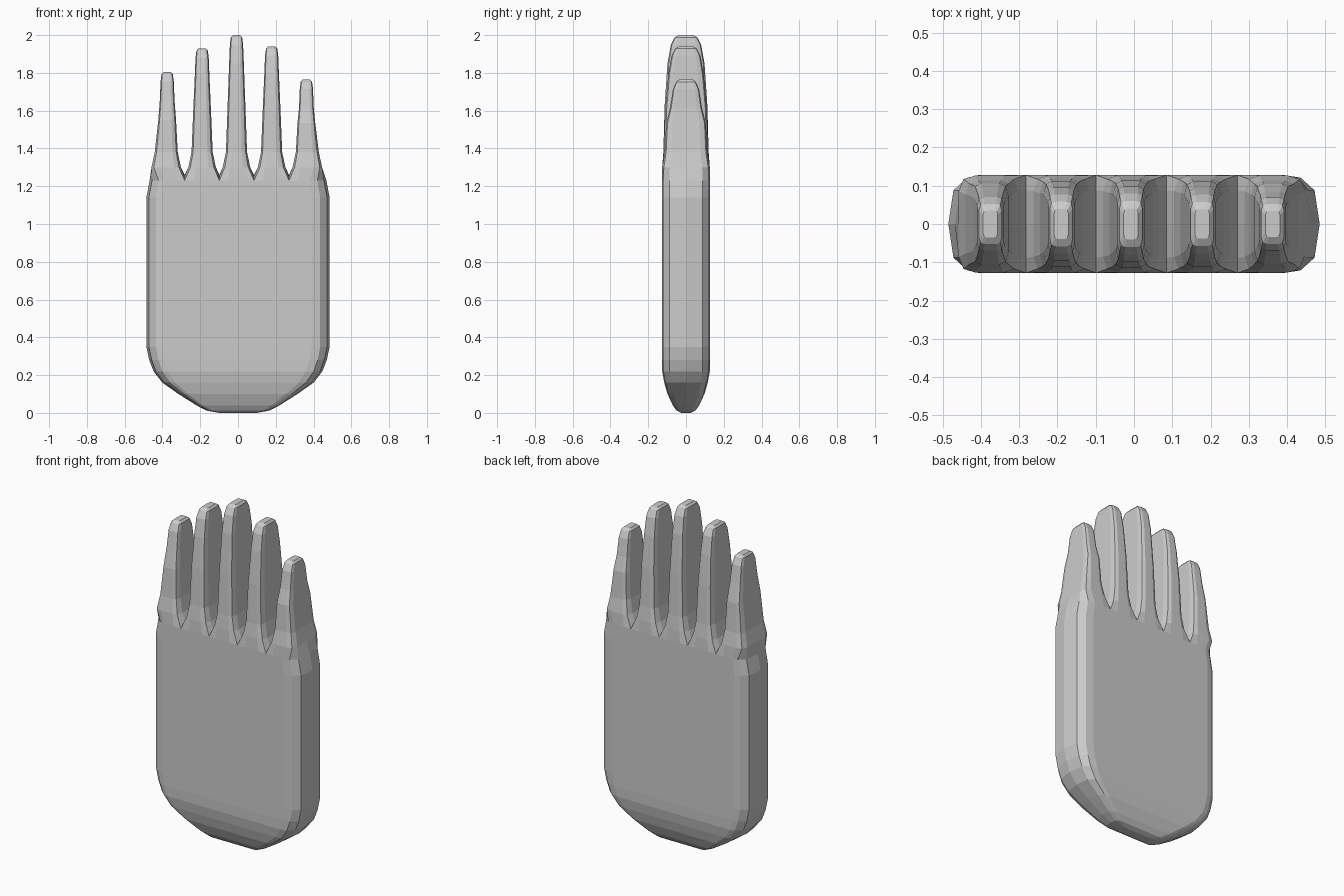
import bpy
import bmesh

if "Cube" in bpy.data.objects:
    bpy.data.objects.remove(bpy.data.objects["Cube"])

bm = bmesh.new()

# Finger centres, tip heights and tip depth scale; valleys lie between fingers
CENTRES = [-0.375, -0.19, -0.008, 0.178, 0.362]
TIPS = [1.805, 1.93, 2.0, 1.94, 1.765]
DEEP = [0.88, 0.97, 1.0, 0.96, 0.86]
VALLEYS = [(a + b) / 2 for a, b in zip(CENTRES, CENTRES[1:])]
BASE_Z, DEPTH, WIDTH = 1.23, 0.128, 0.468

# Rounded outer edge of the palm, front to back
EDGE = [(0.420, -0.121), (0.455, -0.088), (0.468, 0), (0.455, 0.088), (0.420, 0.121)]


def flat_x(i, s):
    """Edge of the flat face at the root of finger i, on side s."""
    outer = (i == 0 and s < 0) or (i == 4 and s > 0)
    return CENTRES[i] + s * (0.015 if outer else 0.045)


def make_ring(points):
    return [bm.verts.new(p) for p in points]


def bridge(a, b):
    n = len(a)
    for k in range(n):
        bm.faces.new((a[k], a[(k + 1) % n], b[(k + 1) % n], b[k]))


def palm_ring(z, w, d):
    front = []
    for i in range(5):
        front += [flat_x(i, -1), flat_x(i, 1)]
        if i < 4:
            front.append(VALLEYS[i])
    pts = [(x, -DEPTH) for x in front] + EDGE
    pts += [(x, DEPTH) for x in reversed(front)]
    pts += [(-x, y) for x, y in reversed(EDGE)]
    return make_ring([(x * w / WIDTH, y * d / DEPTH, z) for x, y in pts])


def root_side(i, s):
    """Seven root points of a finger side, front to back."""
    fx = flat_x(i, s)
    if (i == 0 and s < 0) or (i == 4 and s > 0):
        mid = [(s * x, y, BASE_Z) for x, y in EDGE]
    else:
        v = VALLEYS[i] if s > 0 else VALLEYS[i - 1]
        mid = [(v, -DEPTH, BASE_Z), (v, -0.088, 1.25), (v, 0, 1.26),
               (v, 0.088, 1.25), (v, DEPTH, BASE_Z)]
    return [(fx, -DEPTH, BASE_Z)] + mid + [(fx, DEPTH, BASE_Z)]


def finger_side(i, s, z, w, d):
    if z < 1.4 and ((i == 0 and s < 0) or (i == 4 and s > 0)):
        w += 0.01
    half = [(0.5, -1), (0.85, -0.93), (1, -0.68), (1, 0), (1, 0.68), (0.85, 0.93), (0.5, 1)]
    return [(CENTRES[i] + s * w * a, d * b, z) for a, b in half]


# Palm, from the rounded heel up to the finger roots
PALM = [(0.0, 0.10, 0.025), (0.012, 0.165, 0.05), (0.04, 0.22, 0.07),
        (0.10, 0.315, 0.098), (0.16, 0.40, 0.115), (0.22, 0.447, 0.126),
        (0.28, 0.47, 0.128), (0.35, 0.485, 0.128), (1.14, 0.485, 0.128),
        (BASE_Z, WIDTH, DEPTH)]
rings = [palm_ring(*p) for p in PALM]
for a, b in zip(rings, rings[1:]):
    bridge(a, b)
bm.faces.new(rings[0])

# Fingers, each a tapering tube growing out of its share of the palm top
for i in range(5):
    top, k = TIPS[i], DEEP[i]
    levels = [(1.30, 0.073, 0.126), (1.38, 0.056, 0.115 + 0.05 * (k - 0.9)),
              (1.38 + (top - 1.38) * 0.4, 0.047, 0.113 * (k + 1) / 2),
              (top - 0.15, 0.039, 0.098 * k), (top - 0.05, 0.035, 0.080 * k),
              (top - 0.012, 0.030, 0.060 * k), (top, 0.019, 0.040 * k)]
    prev = make_ring(root_side(i, 1) + root_side(i, -1)[::-1])
    for lv in levels:
        ring = make_ring(finger_side(i, 1, *lv) + finger_side(i, -1, *lv)[::-1])
        bridge(prev, ring)
        prev = ring
    bm.faces.new(prev)

# Weld the fingers to the palm
bmesh.ops.remove_doubles(bm, verts=bm.verts[:], dist=0.0002)
bmesh.ops.recalc_face_normals(bm, faces=bm.faces[:])
mesh = bpy.data.meshes.new("hand")
bm.to_mesh(mesh)
bm.free()
hand = bpy.data.objects.new("hand", mesh)
bpy.context.collection.objects.link(hand)
